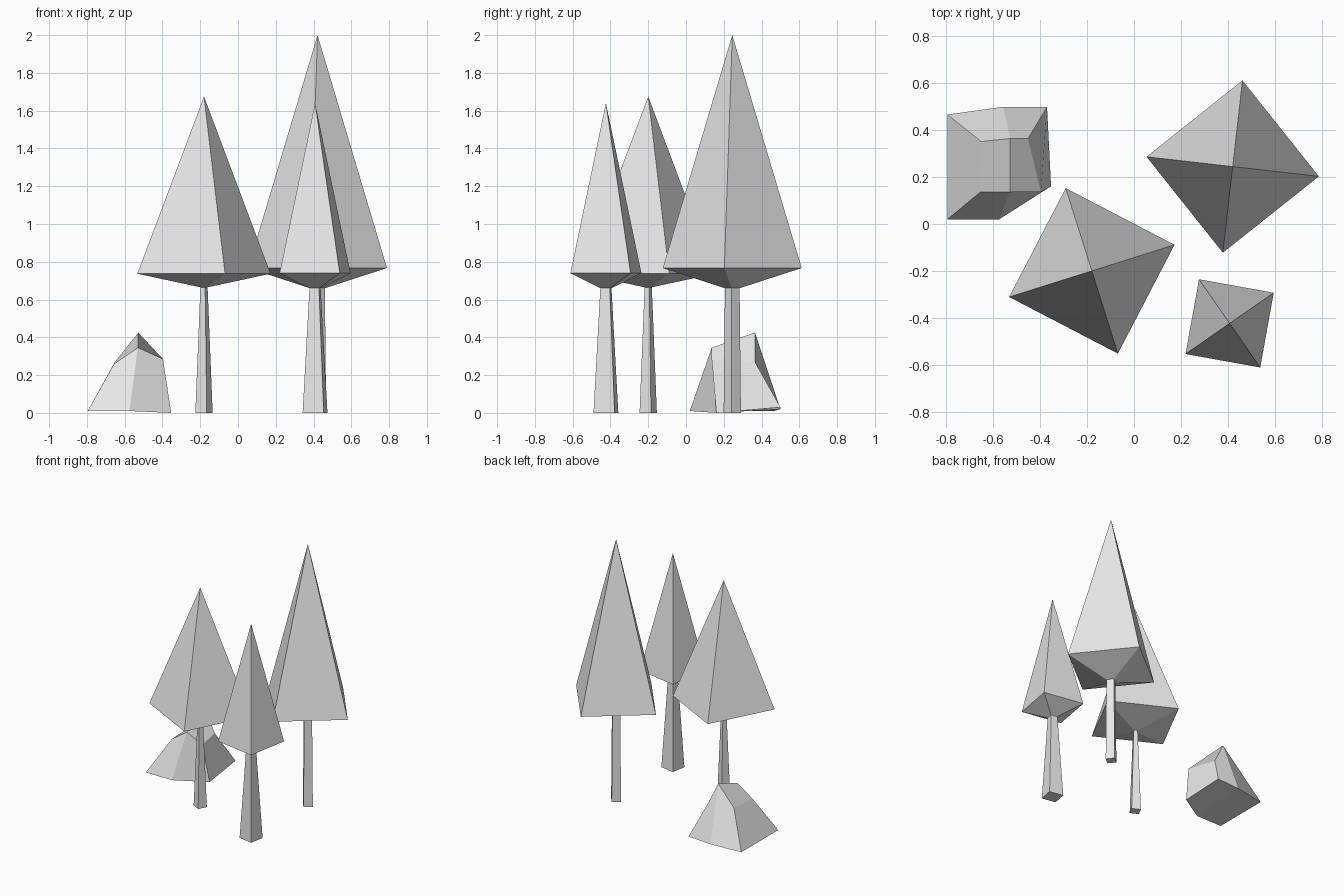
import bpy, bmesh
from math import sin, cos, radians

cube = bpy.data.objects.get("Cube")
if cube:
    bpy.data.objects.remove(cube, do_unlink=True)

# Single flat colour
grey = bpy.data.materials.new("light_grey")
grey.use_nodes = True
grey.diffuse_color = (0.8, 0.8, 0.8, 1)
grey.node_tree.nodes["Principled BSDF"].inputs["Base Color"].default_value = (0.8, 0.8, 0.8, 1)


def finish(name, bm):
    bmesh.ops.recalc_face_normals(bm, faces=bm.faces[:])
    mesh = bpy.data.meshes.new(name)
    bm.to_mesh(mesh)
    bm.free()
    mesh.materials.append(grey)
    obj = bpy.data.objects.new(name, mesh)
    bpy.context.collection.objects.link(obj)
    return obj


def bridge(bm, low, high):
    n = len(low)
    for i in range(n):
        j = (i + 1) % n
        bm.faces.new((low[i], low[j], high[j], high[i]))


# Tree: square trunk flaring into a wide canopy rim that closes in a point
def tree(name, x, y, angle, radius, foot, neck, z_neck, z_rim, z_tip):
    bm = bmesh.new()
    rings = []
    for r, z in ((foot, 0), (neck, z_neck), (radius, z_rim)):
        ring = []
        for k in range(4):
            a = radians(angle + 90 * k)
            ring.append(bm.verts.new((x + r * cos(a), y + r * sin(a), z)))
        rings.append(ring)
    bm.faces.new(rings[0])
    for low, high in zip(rings, rings[1:]):
        bridge(bm, low, high)
    tip = bm.verts.new((x, y, z_tip))
    rim = rings[-1]
    for k in range(4):
        bm.faces.new((rim[k], rim[(k + 1) % 4], tip))
    return finish(name, bm)


tree("small_tree", 0.408, -0.424, 34.8, 0.229, 0.08, 0.036, 0.66, 0.74, 1.64)
tree("middle_tree", -0.18, -0.2, 17.5, 0.37, 0.048, 0.02, 0.665, 0.737, 1.675)
tree("tall_tree", 0.421, 0.245, -6.5, 0.37, 0.046, 0.039, 0.66, 0.767, 2.0)

# Boulder: six-point base and crown rings, each capped by two quads
base = [(-0.796, 0.467, 0.01), (-0.558, 0.50, 0.02), (-0.371, 0.50, 0.03),
        (-0.354, 0.161, 0.0), (-0.575, 0.02, 0.01), (-0.796, 0.02, 0.01)]
crown = [(-0.652, 0.352, 0.27), (-0.528, 0.365, 0.425), (-0.452, 0.365, 0.27),
         (-0.397, 0.136, 0.285), (-0.53, 0.136, 0.345), (-0.656, 0.136, 0.26)]
bm = bmesh.new()
low = [bm.verts.new(p) for p in base]
high = [bm.verts.new(p) for p in crown]
bridge(bm, low, high)
for ring in (low, high):
    bm.faces.new((ring[0], ring[1], ring[4], ring[5]))
    bm.faces.new((ring[1], ring[2], ring[3], ring[4]))
finish("boulder", bm)
